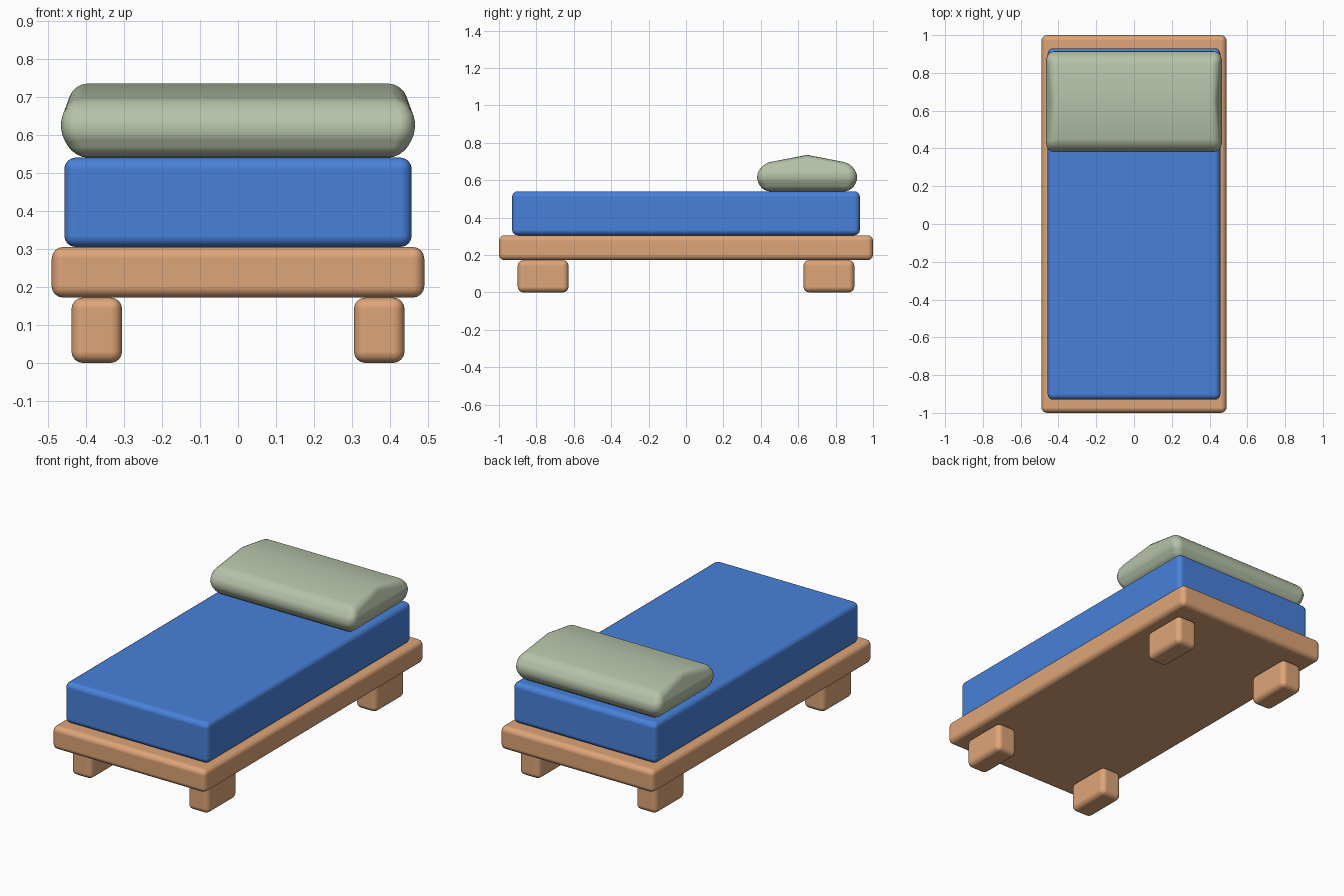
import bpy, bmesh, math

if "Cube" in bpy.data.objects:
    bpy.data.objects.remove(bpy.data.objects["Cube"])


def material(name, color):
    m = bpy.data.materials.new(name)
    m.diffuse_color = (*color, 1)
    m.use_nodes = True
    m.node_tree.nodes["Principled BSDF"].inputs["Base Color"].default_value = m.diffuse_color
    return m


wood = material("warm wood", (0.73, 0.376, 0.188))
blue = material("blue fabric", (0.065, 0.22, 0.70))
sage = material("sage fabric", (0.468, 0.539, 0.392))


def hull_part(name, points, mat, bevel):
    """Convex solid from corner points, with rounded edges."""
    bm = bmesh.new()
    for p in points:
        bm.verts.new(p)
    bmesh.ops.convex_hull(bm, input=bm.verts[:])
    bmesh.ops.dissolve_limit(bm, angle_limit=math.radians(2),
                             verts=bm.verts[:], edges=bm.edges[:])
    bmesh.ops.recalc_face_normals(bm, faces=bm.faces[:])
    me = bpy.data.meshes.new(name)
    bm.to_mesh(me)
    bm.free()
    me.materials.append(mat)
    ob = bpy.data.objects.new(name, me)
    bpy.context.collection.objects.link(ob)
    mod = ob.modifiers.new("rounding", "BEVEL")
    mod.width = bevel
    mod.segments = 4
    mod.limit_method = "ANGLE"
    mod.angle_limit = math.radians(30)
    mod.harden_normals = True
    me.polygons.foreach_set("use_smooth", [True] * len(me.polygons))
    return ob


def box(name, xs, ys, zs, mat, bevel=0.03):
    return hull_part(name, [(x, y, z) for x in xs for y in ys for z in zs], mat, bevel)


# bed base and mattress
box("bed_frame", (-0.49, 0.49), (-1, 1), (0.172, 0.305), wood)
box("mattress", (-0.457, 0.457), (-0.93, 0.93), (0.305, 0.54), blue)

# four legs
for side, sx in (("left", -1), ("right", 1)):
    for end, sy in (("front", -1), ("back", 1)):
        box(f"{end}_{side}_leg", (sx * 0.305, sx * 0.438),
            (sy * 0.628, sy * 0.90), (0, 0.172), wood)

# pillow: bulging sides, low ridge along the top (half width, y, z)
profile = [
    (0.43, 0.412, 0.54), (0.43, 0.883, 0.54),
    (0.474, 0.370, 0.617), (0.474, 0.925, 0.617),
    (0.447, 0.415, 0.69), (0.447, 0.88, 0.69),
    (0.431, 0.648, 0.735),
]
hull_part("pillow", [(s * x, y, z) for x, y, z in profile for s in (-1, 1)], sage, 0.035)
